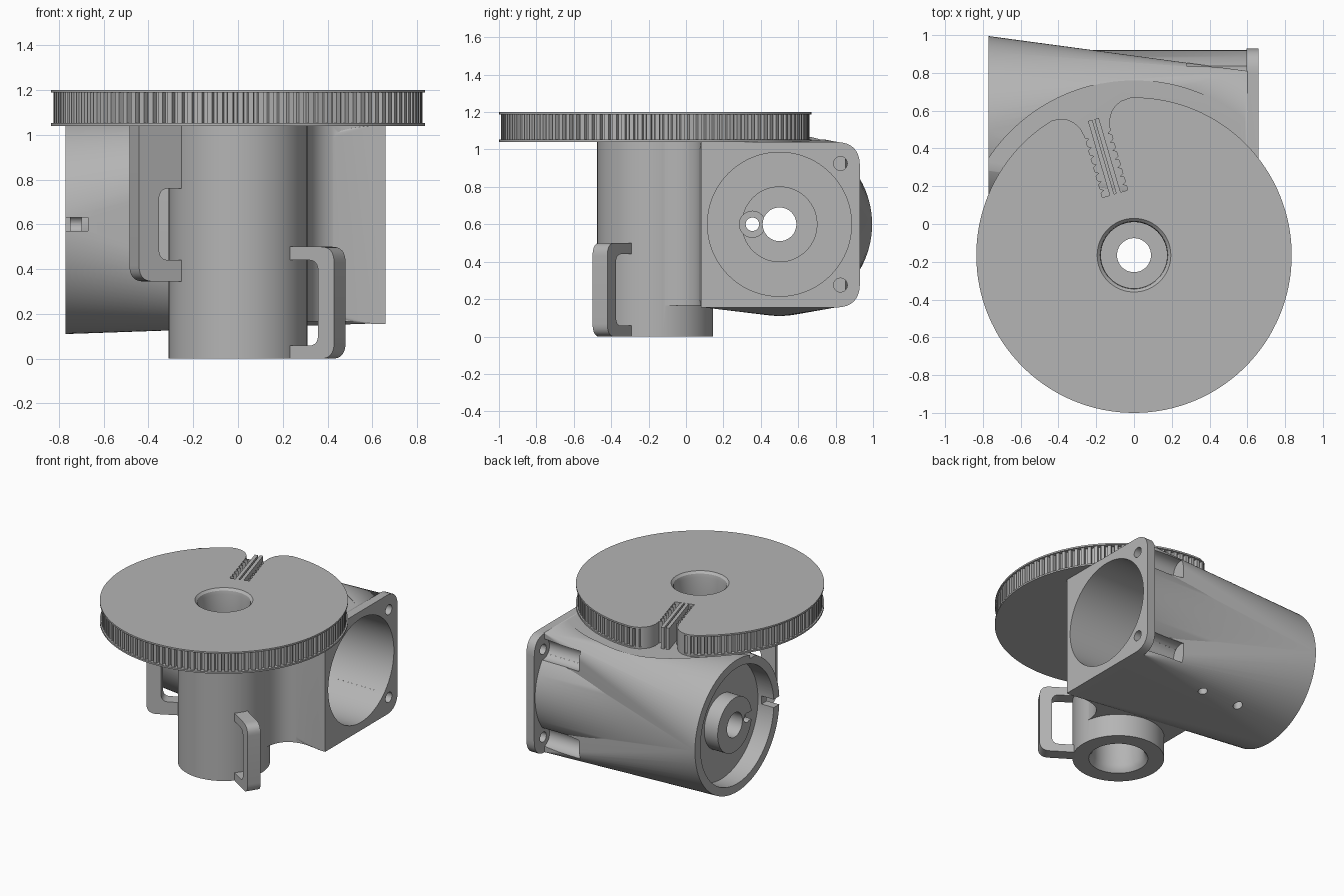
import bpy, bmesh, math
from mathutils import Matrix, Vector

cube = bpy.data.objects.get("Cube")
if cube:
    bpy.data.objects.remove(cube, do_unlink=True)

grey = bpy.data.materials.new("plain grey")
grey.use_nodes = True
colour = (0.46, 0.46, 0.46, 1)
grey.diffuse_color = colour
grey.node_tree.nodes["Principled BSDF"].inputs["Base Color"].default_value = colour

POST = Matrix.Translation((0, -0.165, 0))
MOTOR = Matrix.Translation((0, 0.5, 0.6)) @ Matrix.Rotation(math.pi / 2, 4, 'Y')
SIDE = Matrix(((0, 0, 1, 0), (1, 0, 0, 0), (0, 1, 0, 0), (0, 0, 0, 1)))


def finish(name, bm, matrix=Matrix()):
    bm.transform(matrix)
    bmesh.ops.recalc_face_normals(bm, faces=bm.faces)
    mesh = bpy.data.meshes.new(name)
    bm.to_mesh(mesh)
    bm.free()
    mesh.materials.append(grey)
    obj = bpy.data.objects.new(name, mesh)
    bpy.context.collection.objects.link(obj)
    return obj


def loft(name, rings, matrix):
    """Join equal rings of points and cap both ends."""
    bm = bmesh.new()
    rows = [[bm.verts.new(p) for p in ring] for ring in rings]
    n = len(rows[0])
    for a, b in zip(rows, rows[1:]):
        for i in range(n):
            j = (i + 1) % n
            bm.faces.new((a[i], a[j], b[j], b[i]))
    bm.faces.new(rows[0])
    bm.faces.new(rows[-1])
    return finish(name, bm, matrix)


def lathe(name, profile, matrix, n=96):
    turns = [2 * math.pi * i / n for i in range(n)]
    return loft(name, [[(r * math.cos(t), r * math.sin(t), h) for t in turns]
                       for r, h in profile], matrix)


def rounded(points):
    """Points with a third value get a rounded corner of that size."""
    out = []
    for i, p in enumerate(points):
        c = Vector(p[:2])
        if len(p) == 2:
            out.append(c)
            continue
        a = Vector(points[i - 1][:2]) - c
        b = Vector(points[(i + 1) % len(points)][:2]) - c
        a, b = c + a.normalized() * p[2], c + b.normalized() * p[2]
        for k in range(9):
            t = k / 8
            out.append(a * (1 - t) ** 2 + c * 2 * t * (1 - t) + b * t * t)
    return out


def prism(name, points, low, high, matrix=Matrix()):
    pts = rounded(points)
    return loft(name, [[(p[0], p[1], h) for p in pts] for h in (low, high)], matrix)


def box(name, x, y, z, matrix=Matrix()):
    return prism(name, [(x[0], y[0]), (x[1], y[0]), (x[1], y[1]), (x[0], y[1])],
                 z[0], z[1], matrix)


def combine(target, operation, *tools):
    for tool in tools:
        tool.hide_render = True
        mod = target.modifiers.new(operation, 'BOOLEAN')
        mod.operation, mod.solver, mod.object = operation, 'EXACT', tool
        bpy.context.view_layer.objects.active = target
        bpy.ops.object.modifier_apply(modifier=mod.name)
        bpy.data.objects.remove(tool, do_unlink=True)


# Motor housing: round rear end blending into a square front end
bm = bmesh.new()
for i in range(96):
    t = 2 * math.pi * i / 96
    bm.verts.new((-0.77, 0.5 + 0.495 * math.cos(t), 0.6 + 0.49 * math.sin(t)))
for y in (0.08, 0.81):
    for z in (0.157, 1.04):
        bm.verts.new((0.6, y, z))
bmesh.ops.convex_hull(bm, input=bm.verts)
body = finish("motor_housing_and_post", bm)
combine(body, 'UNION', lathe("barrel", [(0.42, -0.5), (0.42, 0.62)], MOTOR))

# Screw pockets behind the flange
SCREWS = [Matrix.Translation((0, 0.3255, dz)) @ MOTOR for dz in (-0.325, 0.325)]
combine(body, 'DIFFERENCE',
        *[lathe("pocket", [(0.075, 0.28), (0.075, 0.597)], m, 32) for m in SCREWS])

# Flange, upright post and the curved web between them
flange = prism("flange", [(0.08, 0.155), (0.93, 0.155, 0.13), (0.93, 1.04, 0.13),
                          (0.08, 1.04)], 0.595, 0.66, SIDE)
post = lathe("post", [(0.31, 0), (0.31, 1.06)], POST)
web = prism("web", [(-0.29, -0.12), (0.305, -0.12), (0.315, 0.081, 0.19),
                    (0.62, 0.081), (0.62, 0.3), (-0.29, 0.3)], 0.165, 1.039)
combine(body, 'UNION', flange, post, web)

# Clearance under the wheel
combine(body, 'DIFFERENCE', lathe("clearance", [(0.925, 1.0405), (0.925, 1.4)], POST))

# Motor bore, shaft hole, rear recess and screw holes
bore = lathe("bore", [(0.385, 0.8), (0.385, -0.54), (0.2, -0.54), (0.2, -0.58),
                      (0.09, -0.58), (0.09, -0.9)], MOTOR)
recess = lathe("recess", [(0.43, -0.9), (0.43, -0.64)], MOTOR)
boss = lathe("boss", [(0.2, -0.75), (0.2, -0.5)], MOTOR, 64)
combine(recess, 'DIFFERENCE', boss)
pin = lathe("pin_hole", [(0.07, -0.5), (0.07, -0.62), (0.036, -0.62), (0.036, -0.9)],
            Matrix.Translation((0, -0.145, 0)) @ MOTOR, 32)
slit = box("slit", (-0.8, -0.67), (-0.1, 0.15), (0.57, 0.63))
key = box("key", (-0.8, -0.7), (0.28, 0.36), (0.57, 0.63))
holes = [lathe("screw_hole", [(0.037, 0.5), (0.037, 0.8)], m, 32) for m in SCREWS]
drains = [lathe("lower_hole", [(0.032, 0.05), (0.032, 0.5)],
                Matrix.Translation((x, 0.71, 0)), 24) for x in (-0.01, -0.32)]
combine(body, 'DIFFERENCE', bore, recess, pin, slit, key, *holes, *drains)


def axle_bore():
    """Stepped bore with softened rims."""
    return lathe("axle_bore", [(0.2, -0.05), (0.2, 0), (0.185, 0.02), (0.175, 0.05),
                               (0.175, 0.25), (0.09, 0.25), (0.09, 0.95), (0.175, 0.95),
                               (0.175, 1.16), (0.18, 1.185), (0.195, 1.2),
                               (0.195, 1.3)], POST, 64)


combine(body, 'DIFFERENCE', axle_bore())

# Toothed wheel with two thin rims
TEETH = 112
outline = []
for i in range(TEETH):
    for part, r in ((0, 0.825), (0.5, 0.825), (0.6, 0.802), (0.9, 0.802)):
        t = 2 * math.pi * (i + part) / TEETH
        outline.append((r * math.cos(t), r * math.sin(t)))
wheel = prism("toothed_wheel", outline, 1.046, 1.194, POST)
combine(wheel, 'UNION', *[lathe("rim", [(0.835, z), (0.835, z + 0.012)], POST, 128)
                          for z in (1.04, 1.188)])

# Belt notch with flared lips
NOTCH = Matrix.Translation((-0.1, 0.16, 0)) @ Matrix.Rotation(math.radians(16.3), 4, 'Z')
lip = [(0.07, 0), (0.07, 0.34), (0.08, 0.385), (0.105, 0.425), (0.135, 0.449),
       (0.17, 0.463), (0.23, 0.467), (0.3, 0.65)]
notch = prism("notch", lip + [(-x, y) for x, y in reversed(lip)], 0.9, 1.3, NOTCH)
combine(wheel, 'DIFFERENCE', axle_bore(), notch)

# Belt clamp: split centre rail and gripping teeth
for side, word in ((1, "right"), (-1, "left")):
    box("clamp_rail_" + word, sorted((side * 0.006, side * 0.03)), (-0.01, 0.41),
        (1.03, 1.199), NOTCH)
    for k in range(7):
        v = 0.035 + 0.047 * k
        prism("clamp_tooth_" + word, [(side * 0.075, v - 0.014), (side * 0.075, v + 0.014),
                                      (side * 0.05, v)], 1.03, 1.199, NOTCH)


# Side hooks standing out radially from the post
def hook(name, angle, reach, low, high, gap_low, gap_high, bar, top_round):
    inner = reach - bar
    top = (reach, high, top_round) if top_round else (reach, high)
    shape = [(0.27, low), (reach, low, 0.07), top, (0.27, high), (0.27, gap_high),
             (inner, gap_high, 0.05), (inner, gap_low, 0.05), (0.27, gap_low)]
    turn = Matrix.Rotation(math.radians(angle), 4, 'Z') @ Matrix.Rotation(math.pi / 2, 4, 'X')
    prism(name, shape, -0.047, 0.047, POST @ turn)


hook("lower_hook", -33, 0.542, 0, 0.5, 0.058, 0.44, 0.085, 0.07)
hook("upper_hook", 207, 0.52, 0.345, 1.045, 0.44, 0.76, 0.1, 0)

# Smooth shading with sharp edges kept
bpy.ops.object.select_all(action='DESELECT')
for obj in bpy.context.scene.objects:
    if obj.type == 'MESH' and grey.name in obj.data.materials:
        obj.select_set(True)
        bpy.context.view_layer.objects.active = obj
bpy.ops.object.shade_smooth_by_angle(angle=math.radians(25))
